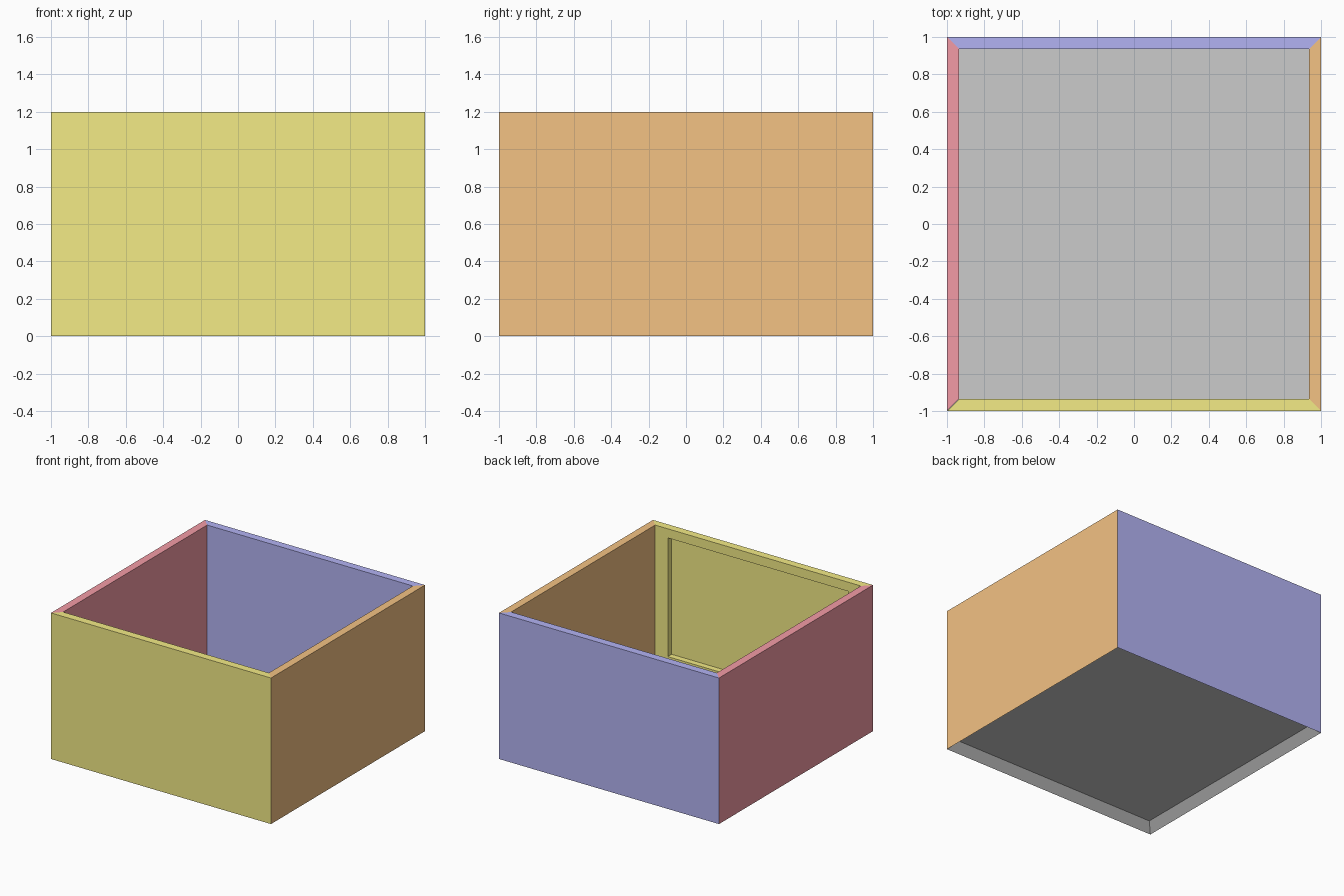
import bpy, bmesh
from math import pi
from mathutils import Matrix

if "Cube" in bpy.data.objects:
    bpy.data.objects.remove(bpy.data.objects["Cube"])

W, H, T = 1.0, 1.2, 0.065      # half width, height, board thickness
I = W - T                      # half width of the inside


def paint(ob, rgb):
    mat = bpy.data.materials.new(ob.name + "_paint")
    mat.diffuse_color = (*rgb, 1)
    mat.use_nodes = True
    mat.node_tree.nodes["Principled BSDF"].inputs["Base Color"].default_value = mat.diffuse_color
    ob.data.materials.append(mat)


def make(name, bm):
    me = bpy.data.meshes.new(name)
    bm.to_mesh(me)
    bm.free()
    ob = bpy.data.objects.new(name, me)
    bpy.context.collection.objects.link(ob)
    return ob


def rect(bm, hx, y, z0, z1):
    """Four corners of an upright rectangle at depth y."""
    return [bm.verts.new(p) for p in
            ((-hx, y, z0), (hx, y, z0), (hx, y, z1), (-hx, y, z1))]


def bridge(bm, a, b):
    for i in range(4):
        j = (i + 1) % 4
        bm.faces.new((a[j], a[i], b[i], b[j]))


def wall(name, angle, rgb, recessed=False):
    """Mitred wall, modelled at the front and turned into place."""
    bm = bmesh.new()
    out = rect(bm, W, -W, 0, H)
    inn = rect(bm, I, -I, T, H)
    bm.faces.new(out)
    bm.faces.new((out[3], out[2], inn[2], inn[3]))      # top rim
    if recessed:
        # sunken panel on the inner face
        rim = rect(bm, 0.82, -I, 0.15, 1.125)
        back = rect(bm, 0.82, -I - 0.05, 0.15, 1.125)
        bridge(bm, rim, inn)
        bridge(bm, back, rim)
        bm.faces.new(back[::-1])
    else:
        bm.faces.new(inn[::-1])
    bm.transform(Matrix.Rotation(angle, 4, 'Z'))
    paint(make(name, bm), rgb)


# Four walls
wall("front_wall", 0, (0.90, 0.83, 0.24), recessed=True)
wall("right_wall", pi / 2, (0.90, 0.54, 0.23))
wall("back_wall", pi, (0.45, 0.45, 0.90))
wall("left_wall", -pi / 2, (0.90, 0.33, 0.38))

# Floor with a mitred skirt, hollow underneath
bm = bmesh.new()
low = [bm.verts.new((x * W, y * W, 0)) for x, y in ((-1, -1), (1, -1), (1, 1), (-1, 1))]
top = [bm.verts.new((x * I, y * I, T)) for x, y in ((-1, -1), (1, -1), (1, 1), (-1, 1))]
bm.faces.new(top)
bridge(bm, top, low)
make("floor", bm)
